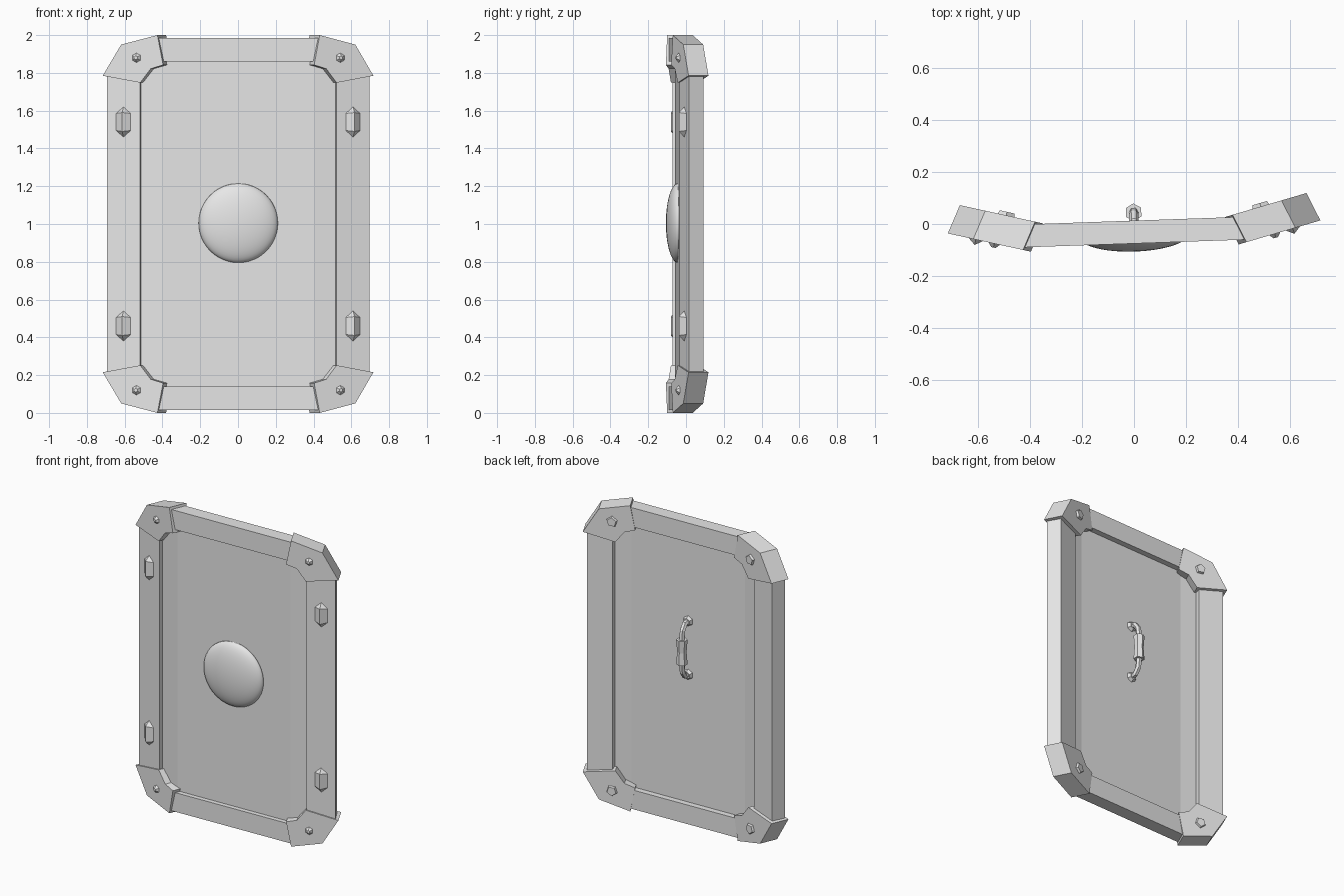
import bpy, bmesh, math
from mathutils import Vector, Matrix

if "Cube" in bpy.data.objects:
    bpy.data.objects.remove(bpy.data.objects["Cube"], do_unlink=True)

GREY = (0.8, 0.8, 0.8, 1)
metal = bpy.data.materials.new("plain_grey")
metal.use_nodes = True
metal.diffuse_color = GREY
metal.node_tree.nodes["Principled BSDF"].inputs["Base Color"].default_value = GREY

TURN = Matrix.Rotation(math.radians(2), 4, 'Z')   # the whole shield is slightly turned
SLOPE = math.tan(math.radians(14.4))              # sweep of the side wings
TILT = Matrix.Rotation(math.radians(14.4), 4, 'Z')
LEAN = Vector((-0.05, 0.107, 0))                  # front-to-back direction of wing walls


def finish(bm, name, sx=1, top=True, smooth=False):
    """Mirror a part into its place and turn it into an object."""
    bm = bm.copy()
    for v in bm.verts:
        v.co.x *= sx
        if not top:
            v.co.z = 2 - v.co.z
    bm.transform(TURN)
    bmesh.ops.recalc_face_normals(bm, faces=bm.faces)
    mesh = bpy.data.meshes.new(name)
    bm.to_mesh(mesh)
    bm.free()
    mesh.materials.append(metal)
    obj = bpy.data.objects.new(name, mesh)
    bpy.context.collection.objects.link(obj)
    if smooth:
        mesh.shade_smooth()
    return obj


def prism(points, depth):
    """Close an outline swept along a depth vector."""
    bm = bmesh.new()
    a = [bm.verts.new(p) for p in points]
    b = [bm.verts.new(Vector(p) + depth) for p in points]
    bm.faces.new(a)
    bm.faces.new(b)
    for i in range(len(a)):
        j = (i + 1) % len(a)
        bm.faces.new((a[i], a[j], b[j], b[i]))
    return bm


def upright(profile, z0, z1):
    return prism([(x, y, z0) for x, y in profile], Vector((0, 0, z1 - z0)))


def at_corners(bm, name):
    for sx, side in ((1, "left"), (-1, "right")):
        for top, level in ((True, "upper"), (False, "lower")):
            finish(bm, f"{name}_{level}_{side}", sx, top)


def cone(bm, sides, r1, r2, height, centre, direction):
    quat = Vector(direction).to_track_quat('Z', 'Y')
    bmesh.ops.create_cone(bm, cap_ends=True, segments=sides, radius1=r1, radius2=r2,
                          depth=height, matrix=Matrix.Translation(centre) @ quat.to_matrix().to_4x4())


# Thin folded panel
front = [(-0.57, -0.021), (-0.4, -0.045), (0.4, -0.045), (0.57, -0.021)]
panel = front + [(x, y + 0.02) for x, y in reversed(front)]
finish(upright(panel, 0.1, 1.9), "panel")

# Top and bottom rails
rail = [(-0.44, -0.075), (0.44, -0.075), (0.43, 0.013), (-0.43, 0.013)]
for top, level in ((True, "top"), (False, "bottom")):
    finish(upright(rail, 1.86, 1.985), level + "_rail", 1, top)

# Swept side rails
side_rail = [(0.52, -0.053), (0.695, -0.008), (0.655, 0.07), (0.5, 0.03)]
for sx, side in ((1, "left"), (-1, "right")):
    finish(upright(side_rail, 0.19, 1.81), side + "_rail", sx)

# Corner guards
outline = [(0.43, 2), (0.62, 1.95), (0.717, 1.785), (0.52, 1.748), (0.465, 1.822), (0.4, 1.842)]
guard = prism([(x, -0.09 + (x - 0.41) * SLOPE, z) for x, z in outline], LEAN)
at_corners(guard, "corner_guard")

# Bolts through the corner guards
normal = TILT @ Vector((0, 1, 0))
head = Vector((0.54, -0.057, 1.88))
bolt = bmesh.new()
cone(bolt, 6, 0.026, 0.01, 0.016, head - normal * 0.007, -normal)
cone(bolt, 5, 0.036, 0.03, 0.016, head + LEAN + normal * 0.006, normal)
at_corners(bolt, "bolt")

# Faceted studs on the side rails
stud = bmesh.new()
for s in (-1, 1):
    for p in ((0.04, 0, 0.045 * s), (-0.04, 0, 0.045 * s), (0, 0, 0.08 * s), (0, -0.03, 0.05 * s)):
        stud.verts.new(p)
bmesh.ops.convex_hull(stud, input=stud.verts)
stud.transform(Matrix.Translation((0.608, -0.03, 1.54)) @ TILT)
at_corners(stud, "stud")

# Domed boss
boss = bmesh.new()
bmesh.ops.create_uvsphere(boss, u_segments=48, v_segments=24, radius=1)
bmesh.ops.bisect_plane(boss, geom=boss.verts[:] + boss.edges[:] + boss.faces[:],
                       plane_co=(0, 0, 0), plane_no=(0, 0, 1), clear_inner=True)
boss.transform(Matrix.Translation((0, -0.044, 1.005)) @ Matrix.Rotation(math.pi / 2, 4, 'X')
               @ Matrix.Diagonal((0.21, 0.21, 0.062, 1)))
finish(boss, "boss", smooth=True)

# Handle: bent rod, thicker grip and flared feet
MID, BACK, REACH = 1.15, -0.025, 0.045
path = [Vector((0, BACK, -0.175)), Vector((0, 0.012, -0.17)), Vector((0, 0.038, -0.135)),
        Vector((0, REACH, -0.08))]
path += [Vector((0, p.y, -p.z)) for p in reversed(path)]
rod = bmesh.new()
rings = []
for i, p in enumerate(path):
    along = (path[min(i + 1, len(path) - 1)] - path[max(i - 1, 0)]).normalized()
    across = Vector((1, 0, 0)).cross(along)
    rings.append([rod.verts.new(p + Vector((0, 0, MID)) + 0.018 * (
        math.cos(k * math.pi / 3) * Vector((1, 0, 0)) + math.sin(k * math.pi / 3) * across))
        for k in range(6)])
for a, b in zip(rings, rings[1:]):
    for k in range(6):
        rod.faces.new((a[k], a[k - 1], b[k - 1], b[k]))
finish(rod, "handle_rod")

grip = bmesh.new()
for s in (-1, 1):
    cone(grip, 6, 0.028, 0.034, 0.08, (0, REACH, MID + 0.04 * s), (0, 0, s))
finish(grip, "handle_grip")

feet = bmesh.new()
for s in (-1, 1):
    cone(feet, 6, 0.034, 0.024, 0.02, (0, BACK + 0.01, MID + 0.175 * s), (0, 1, 0))
finish(feet, "handle_feet")
